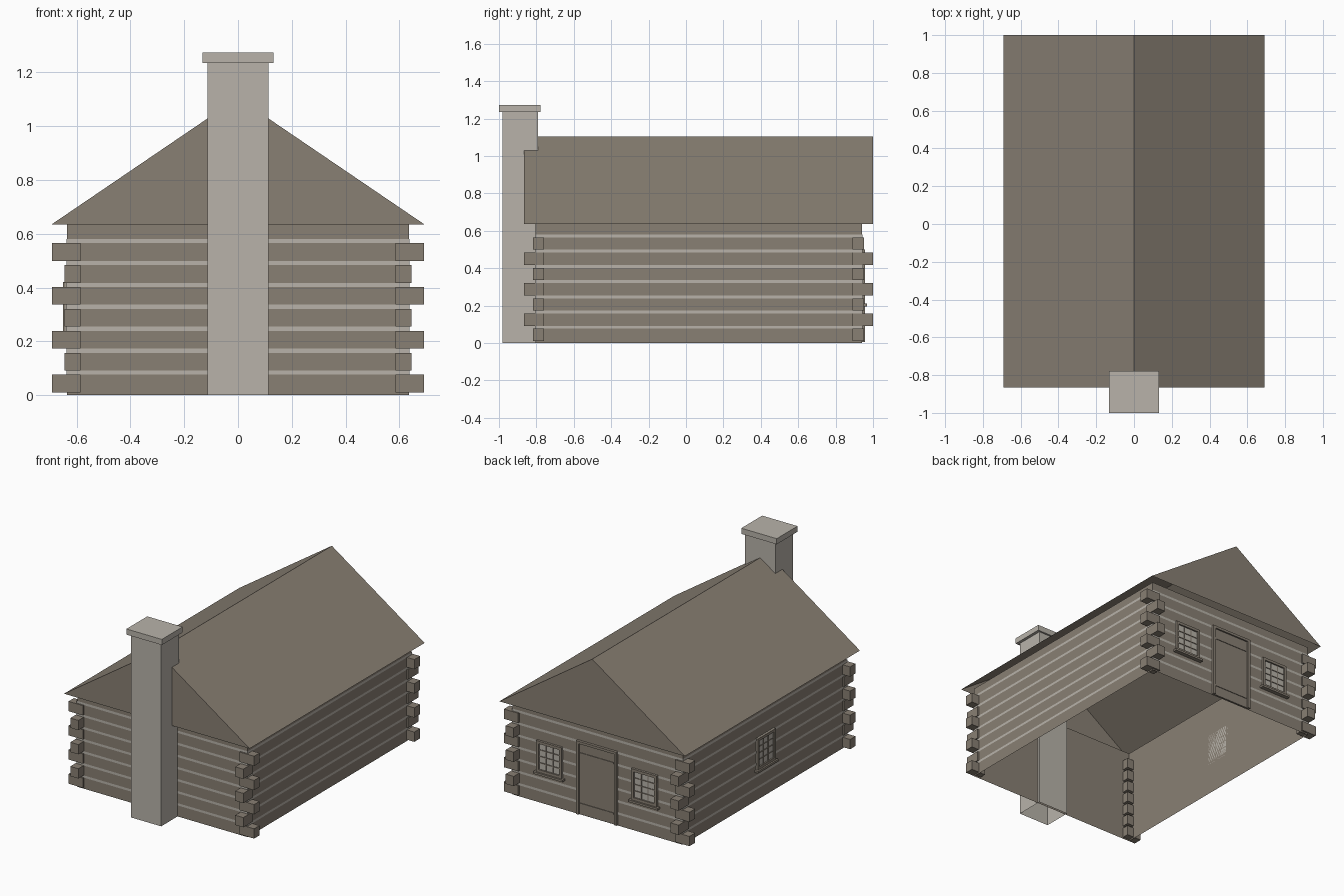
import bpy

cube = bpy.data.objects.get("Cube")
if cube:
    bpy.data.objects.remove(cube, do_unlink=True)


def material(name, color):
    m = bpy.data.materials.new(name)
    m.use_nodes = True
    m.diffuse_color = (*color, 1)
    m.node_tree.nodes["Principled BSDF"].inputs["Base Color"].default_value = (*color, 1)
    return m


BROWN = material("weathered brown wood", (0.25, 0.215, 0.173))
PALE = material("pale grey mortar", (0.48, 0.45, 0.4))


class Part:
    """Collects quads and boxes, then becomes one named object."""

    def __init__(self, name, mat):
        self.name, self.mat, self.verts, self.faces = name, mat, [], []

    def face(self, *points):
        start = len(self.verts)
        self.verts += points
        self.faces.append(range(start, start + len(points)))

    def ring(self, x0, x1, y0, y1, z0, z1):
        # four upright sides, facing outwards
        corners = [(x0, y0), (x1, y0), (x1, y1), (x0, y1)]
        for (ax, ay), (bx, by) in zip(corners, corners[1:] + corners[:1]):
            self.face((ax, ay, z0), (bx, by, z0), (bx, by, z1), (ax, ay, z1))

    def box(self, x0, x1, y0, y1, z0, z1):
        self.ring(x0, x1, y0, y1, z0, z1)
        self.face((x0, y0, z1), (x1, y0, z1), (x1, y1, z1), (x0, y1, z1))
        self.face((x0, y1, z0), (x1, y1, z0), (x1, y0, z0), (x0, y0, z0))

    def build(self):
        mesh = bpy.data.meshes.new(self.name)
        mesh.from_pydata(self.verts, [], [list(f) for f in self.faces])
        mesh.materials.append(self.mat)
        obj = bpy.data.objects.new(self.name, mesh)
        bpy.context.collection.objects.link(obj)
        return obj


# Overall sizes
WX, WY0, WY1, WALL_TOP = 0.635, -0.805, 0.94, 0.635
RX, RY0, RY1, RIDGE = 0.692, -0.865, 1.0, 1.105
PITCH, LOG, FIRST = 0.0815, 0.066, 0.01

# Walls, open below
walls = Part("log_walls", BROWN)
walls.ring(-WX, WX, WY0, WY1, 0, WALL_TOP)
walls.build()

# Mortar lines between the logs
mortar = Part("mortar_lines", PALE)
e = 0.003
for i in range(7):
    z = FIRST + LOG + i * PITCH
    mortar.ring(-WX - e, WX + e, WY0 - e, WY1 + e, z, z + PITCH - LOG)
mortar.build()

# Interlocked log ends, alternating direction on each course
ends = Part("log_ends", BROWN)
for i in range(7):
    z = FIRST + i * PITCH
    along_x = i % 2 == 0
    out_x = RX if along_x else WX + 0.01
    out = 0.012 if along_x else 0.06
    for x0, x1 in ((-out_x, -0.585), (0.585, out_x)):
        ends.box(x0, x1, WY0 - out, -0.76, z, z + LOG)
        ends.box(x0, x1, 0.89, WY1 + out, z, z + LOG)
ends.build()

# Roof slopes and gables, open below
roof = Part("roof", BROWN)
roof.face((RX, RY0, WALL_TOP), (RX, RY1, WALL_TOP), (0, RY1, RIDGE), (0, RY0, RIDGE))
roof.face((-RX, RY1, WALL_TOP), (-RX, RY0, WALL_TOP), (0, RY0, RIDGE), (0, RY1, RIDGE))
roof.build()
gables = Part("gables", BROWN)
gables.face((-RX, RY0, WALL_TOP), (RX, RY0, WALL_TOP), (0, RY0, RIDGE))
gables.face((RX, RY1, WALL_TOP), (-RX, RY1, WALL_TOP), (0, RY1, RIDGE))
gables.build()

# Chimney shaft and cap
chimney = Part("chimney", PALE)
chimney.ring(-0.113, 0.113, -0.98, -0.79, 0, 1.235)
chimney.build()
cap = Part("chimney_cap", PALE)
cap.box(-0.132, 0.132, -1.0, -0.778, 1.235, 1.273)
cap.build()

# Door with jambs, head and two battens
door = Part("door", BROWN)
door.box(-0.135, 0.135, WY1, WY1 + 0.008, 0.005, 0.485)
for z in (0.07, 0.41):
    door.box(-0.125, 0.125, WY1, WY1 + 0.012, z, z + 0.012)
door.build()
frame = Part("door_frame", BROWN)
for x0, x1 in ((-0.15, -0.132), (0.132, 0.15)):
    frame.box(x0, x1, WY1, WY1 + 0.018, 0.005, 0.5)
frame.box(-0.15, 0.15, WY1, WY1 + 0.018, 0.483, 0.5)
frame.build()


def window(name, place):
    """place maps (along, out) on the wall to plan coordinates."""
    pane, wood = Part(name + "_panes", PALE), Part(name + "_frame", BROWN)

    def bar(part, a0, a1, depth, z0, z1):
        (xa, ya), (xb, yb) = place(a0, 0), place(a1, depth)
        part.box(min(xa, xb), max(xa, xb), min(ya, yb), max(ya, yb), z0, z1)

    half, low, high, rim = 0.095, 0.21, 0.42, 0.018
    bar(pane, -half, half, 0.006, low, high)
    for a in (-half, half - rim):
        bar(wood, a, a + rim, 0.016, low, high)
    bar(wood, -half, half, 0.016, high - rim, high)
    bar(wood, -half, half, 0.016, low, low + rim)
    bar(wood, -half - 0.015, half + 0.015, 0.027, low - 0.014, low)
    inner, tall = half - rim, high - low - 2 * rim
    for k in (1, 2):
        a = -inner + 2 * inner * k / 3
        bar(wood, a - 0.003, a + 0.003, 0.01, low, high)
    for k in (1, 2, 3):
        z = low + rim + tall * k / 4
        bar(wood, -inner, inner, 0.01, z - 0.003, z + 0.003)
    pane.build()
    wood.build()


# Two windows beside the door and one in the right-hand wall
for name, cx in (("back_left_window", 0.355), ("back_right_window", -0.355)):
    window(name, lambda a, d, cx=cx: (cx + a, WY1 + d))
window("side_window", lambda a, d: (-WX - d, 0.0675 + a))
